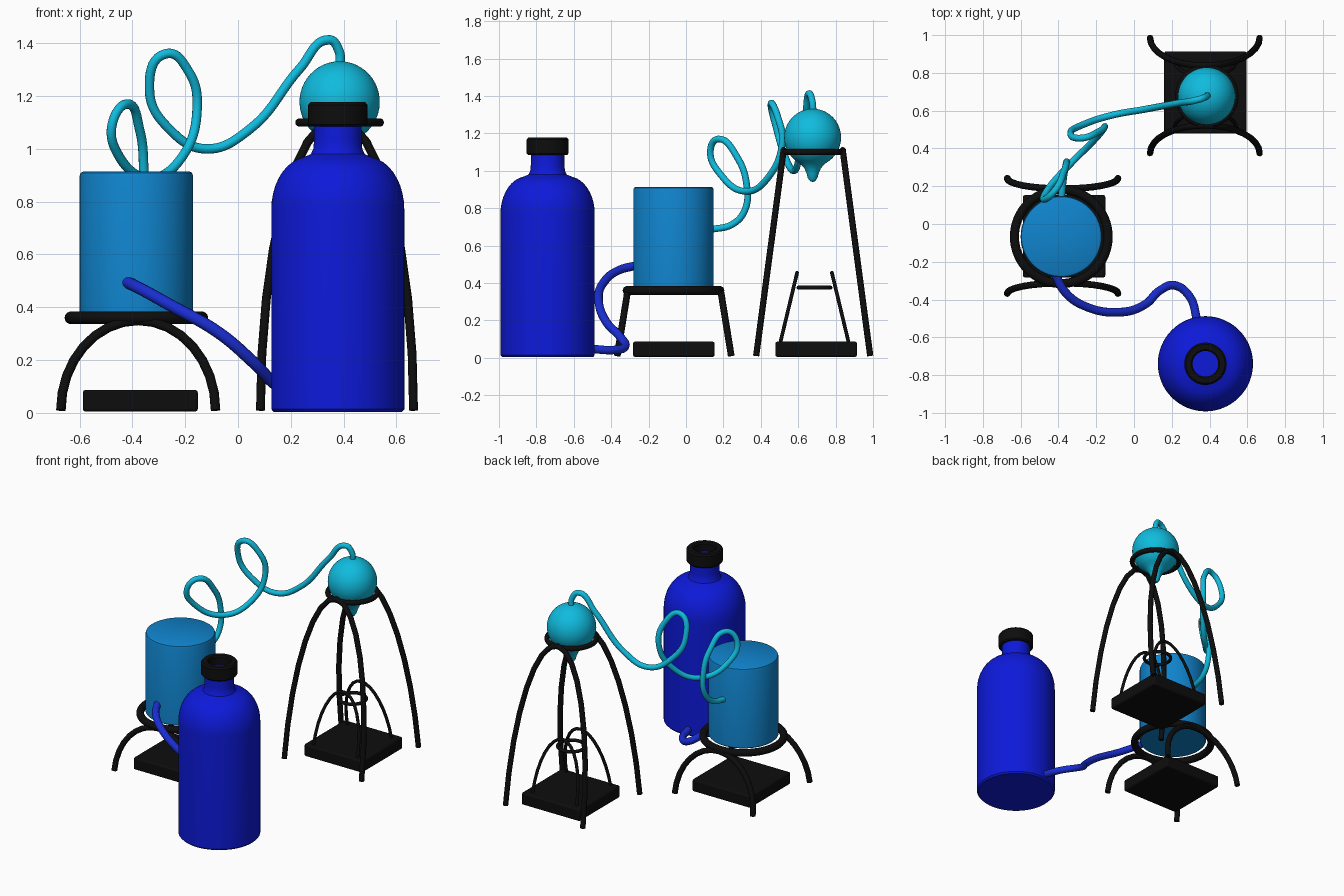
import bpy, math

if "Cube" in bpy.data.objects:
    bpy.data.objects.remove(bpy.data.objects["Cube"])


def material(name, rgb):
    m = bpy.data.materials.new(name)
    m.diffuse_color = (*rgb, 1)
    m.use_nodes = True
    m.node_tree.nodes["Principled BSDF"].inputs["Base Color"].default_value = m.diffuse_color
    return m


BLUE = material("deep_blue", (0.004, 0.010, 0.70))
TUBE_BLUE = material("tube_blue", (0.010, 0.027, 0.65))
MID = material("mid_blue", (0.005, 0.23, 0.61))
CYAN = material("cyan", (0.005, 0.50, 0.73))
BLACK = material("black", (0.004, 0.004, 0.004))


def finish(obj, name, mat):
    obj.name = name
    obj.data.materials.append(mat)
    bpy.ops.object.select_all(action='DESELECT')
    obj.select_set(True)
    bpy.context.view_layer.objects.active = obj
    if obj.type == 'CURVE':
        bpy.ops.object.convert(target='MESH')
    bpy.ops.object.shade_smooth_by_angle(angle=math.radians(35))
    return bpy.context.object


def lathe(name, profile, center, mat, n=64, closed=False):
    """Revolve (radius, z) points; zero radius becomes a single pole."""
    verts, rows, faces = [], [], []
    for r, z in profile:
        count = 1 if r == 0 else n
        rows.append([len(verts) + i % count for i in range(n)])
        for i in range(count):
            a = 2 * math.pi * i / n
            verts.append((center[0] + r * math.cos(a), center[1] + r * math.sin(a), z))
    pairs = list(zip(rows, rows[1:])) + ([(rows[-1], rows[0])] if closed else [])
    for lo, hi in pairs:
        for i in range(n):
            j = (i + 1) % n
            faces.append(list(dict.fromkeys((lo[i], lo[j], hi[j], hi[i]))))
    me = bpy.data.meshes.new(name)
    me.from_pydata(verts, [], faces)
    obj = bpy.data.objects.new(name, me)
    bpy.context.collection.objects.link(obj)
    return finish(obj, name, mat)


def tube(name, pts, radius, mat, smooth=True):
    cu = bpy.data.curves.new(name, 'CURVE')
    cu.dimensions = '3D'
    cu.bevel_depth = radius
    cu.bevel_resolution = 4
    cu.use_fill_caps = True
    if smooth:
        sp = cu.splines.new('BEZIER')
        sp.bezier_points.add(len(pts) - 1)
        for bp, p in zip(sp.bezier_points, pts):
            bp.co = p
            bp.handle_left_type = bp.handle_right_type = 'AUTO'
        sp.resolution_u = 10
    else:
        sp = cu.splines.new('POLY')
        sp.points.add(len(pts) - 1)
        for q, p in zip(sp.points, pts):
            q.co = (*p, 1)
    obj = bpy.data.objects.new(name, cu)
    bpy.context.collection.objects.link(obj)
    return finish(obj, name, mat)


def ring(name, center, z, major, minor):
    bpy.ops.mesh.primitive_torus_add(location=(*center, z), major_radius=major, minor_radius=minor,
                                     major_segments=64, minor_segments=14)
    finish(bpy.context.object, name, BLACK)


def stand(name, center, half_x, foot_y, top_y, z0, z1, rod):
    """Front and back arched leg pairs leaning toward the ring."""
    for side, label in ((-1, "front"), (1, "back")):
        pts = []
        for i in range(17):
            a = math.pi * i / 16
            t = math.sin(a)
            pts.append((center[0] - half_x * math.cos(a),
                        center[1] + side * (foot_y + (top_y - foot_y) * t),
                        z0 + (z1 - z0) * t))
        tube(f"{name}_{label}_legs", pts, rod, BLACK, smooth=False)


def burner(name, center):
    bpy.ops.mesh.primitive_cube_add(size=1, location=(*center, 0.046))
    obj = bpy.context.object
    obj.scale = (0.436, 0.436, 0.082)
    bpy.ops.object.transform_apply(location=False, rotation=False, scale=True)
    bev = obj.modifiers.new("bevel", 'BEVEL')
    bev.width = 0.01
    bev.segments = 2
    finish(obj, name, BLACK)


# Bottle with shoulder, neck and open screw cap
B = (0.378, -0.74)
shoulder = [(0.252 - 0.142 * (1 - math.cos(a)), 0.77 + 0.2 * math.sin(a))
            for a in [math.pi / 2 * i / 10 for i in range(10)]]
lathe("bottle", [(0, 0.004), (0.243, 0.004), (0.252, 0.014)] + shoulder +
      [(0.102, 0.98), (0.093, 1.0), (0.09, 1.03), (0.09, 1.12), (0, 1.12)], B, BLUE)
lathe("bottle_cap", [(0.068, 1.09), (0.105, 1.085), (0.112, 1.093), (0.112, 1.167),
                     (0.103, 1.178), (0.075, 1.178), (0.068, 1.17)], B, BLACK, closed=True)

# Cylindrical vessel on its low stand
V = (-0.385, -0.067)
lathe("vessel", [(0, 0.372), (0.209, 0.372), (0.215, 0.378), (0.215, 0.898),
                 (0.211, 0.909), (0.202, 0.914), (0, 0.914)], V, MID)
ring("vessel_ring", V, 0.36, 0.248, 0.024)
stand("vessel_stand", (-0.378, -0.063), 0.293, 0.305, 0.25, 0.01, 0.35, 0.018)
burner("vessel_burner", (-0.37, -0.065))

# Teardrop flask on its tall stand
F = (0.385, 0.677)
ball = [(0.152 * math.cos(a), 1.178 + 0.154 * math.sin(a))
        for a in [math.radians(-62 + 150 * i / 20) for i in range(21)]]
lathe("flask", [(0, 0.94), (0.014, 0.945), (0.026, 0.962), (0.032, 0.985), (0.045, 1.015)] + ball +
      [(0, 1.332)], F, CYAN)
ring("flask_ring", F, 1.1, 0.152, 0.016)
stand("flask_stand", (0.375, 0.68), 0.29, 0.305, 0.158, 0.01, 1.11, 0.017)
burner("flask_burner", (0.378, 0.696))

# Small wire stand on the flask burner
S = (0.378, 0.687)
ring("wire_ring", S, 0.375, 0.085, 0.011)
stand("wire_stand", S, 0.165, 0.183, 0.093, 0.08, 0.455, 0.01)

# Looping tube from flask to vessel
tube("coiled_tube", [
    (0.387, 0.68, 1.32), (0.383, 0.675, 1.37), (0.345, 0.66, 1.413), (0.235, 0.64, 1.305),
    (0.045, 0.605, 1.075), (-0.12, 0.575, 1.0), (-0.26, 0.53, 1.075), (-0.335, 0.485, 1.22),
    (-0.275, 0.455, 1.36), (-0.185, 0.49, 1.29), (-0.155, 0.515, 1.15), (-0.215, 0.44, 0.965),
    (-0.335, 0.32, 0.89), (-0.455, 0.185, 0.98), (-0.475, 0.13, 1.1), (-0.42, 0.175, 1.17),
    (-0.372, 0.275, 1.07), (-0.357, 0.325, 0.92), (-0.36, 0.315, 0.79), (-0.372, 0.25, 0.715),
    (-0.385, 0.13, 0.685)], 0.018, CYAN)

# Sagging tube from vessel to bottle base
tube("lower_tube", [
    (-0.42, -0.26, 0.495), (-0.365, -0.36, 0.468), (-0.26, -0.435, 0.41), (-0.075, -0.467, 0.305),
    (0.06, -0.425, 0.19), (0.14, -0.35, 0.11), (0.215, -0.325, 0.062), (0.295, -0.385, 0.042),
    (0.335, -0.51, 0.048)], 0.023, TUBE_BLUE)
